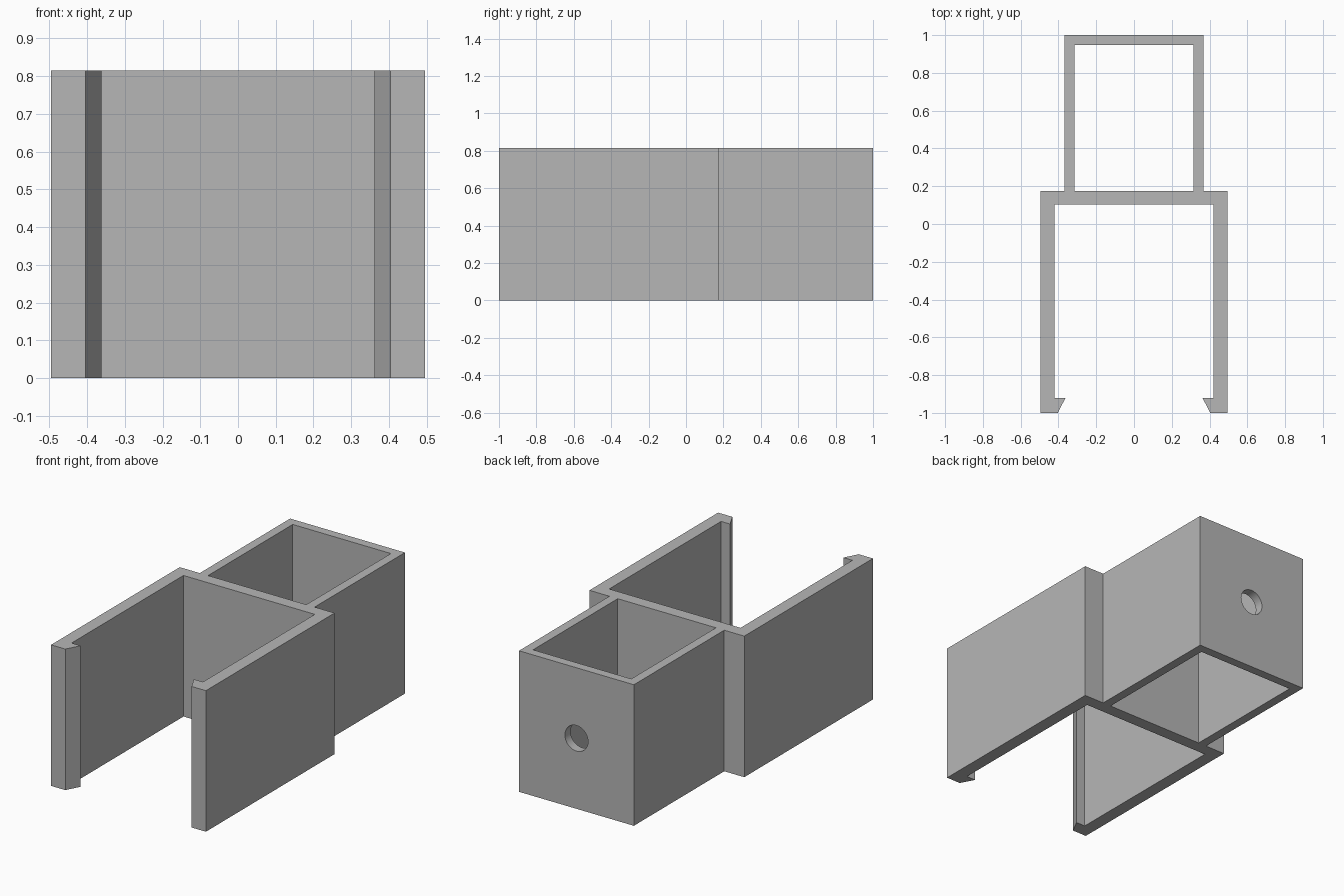
import bpy, bmesh, math

cube = bpy.data.objects.get("Cube")
if cube:
    bpy.data.objects.remove(cube, do_unlink=True)

HEIGHT = 0.815

grey = bpy.data.materials.new("plain grey")
grey.use_nodes = True
colour = (0.47, 0.47, 0.47, 1)
grey.diffuse_color = colour
grey.node_tree.nodes["Principled BSDF"].inputs["Base Color"].default_value = colour


def prism(name, half, z0, z1):
    """Mirror a half outline (+x side, front to back) and extrude it upward."""
    outline = half + [(-x, y) for x, y in reversed(half)]
    bm = bmesh.new()
    face = bm.faces.new([bm.verts.new((x, y, z0)) for x, y in outline])
    top = bmesh.ops.extrude_face_region(bm, geom=[face])["geom"]
    verts = [v for v in top if isinstance(v, bmesh.types.BMVert)]
    bmesh.ops.translate(bm, verts=verts, vec=(0, 0, z1 - z0))
    bmesh.ops.recalc_face_normals(bm, faces=bm.faces)
    mesh = bpy.data.meshes.new(name)
    bm.to_mesh(mesh)
    bm.free()
    mesh.materials.append(grey)
    obj = bpy.data.objects.new(name, mesh)
    bpy.context.collection.objects.link(obj)
    return obj


def cut(target, cutter):
    """Subtract the cutter, then remove it."""
    cutter.hide_render = True
    mod = target.modifiers.new("cut", "BOOLEAN")
    mod.operation = "DIFFERENCE"
    mod.solver = "EXACT"
    mod.object = cutter
    bpy.context.view_layer.objects.active = target
    bpy.ops.object.modifier_apply(modifier=mod.name)
    bpy.data.objects.remove(cutter, do_unlink=True)


# Clip bracket: hooked arms at the front, box socket at the back
bracket = prism("clip_bracket", [
    (0.42, 0.102), (0.42, -0.92),                     # inner arm face
    (0.362, -0.92), (0.404, -1), (0.495, -1),         # hook
    (0.495, 0.175), (0.367, 0.175), (0.367, 1),       # shoulder and socket
], 0, HEIGHT)

# Open socket through the rear box
cut(bracket, prism("socket_cutter", [(0.314, 0.175), (0.314, 0.948)],
                   -0.1, HEIGHT + 0.1))

# Screw hole in the back wall
bpy.ops.mesh.primitive_cylinder_add(
    vertices=48, radius=0.074, depth=0.3,
    location=(0, 0.98, HEIGHT / 2), rotation=(math.pi / 2, 0, 0))
hole = bpy.context.object
hole.name = "screw_hole_cutter"
hole.data.materials.append(grey)
cut(bracket, hole)

# Smooth the hole wall, keep every corner sharp
bpy.ops.object.select_all(action="DESELECT")
bracket.select_set(True)
bpy.context.view_layer.objects.active = bracket
bpy.ops.object.shade_smooth_by_angle(angle=math.radians(25))
